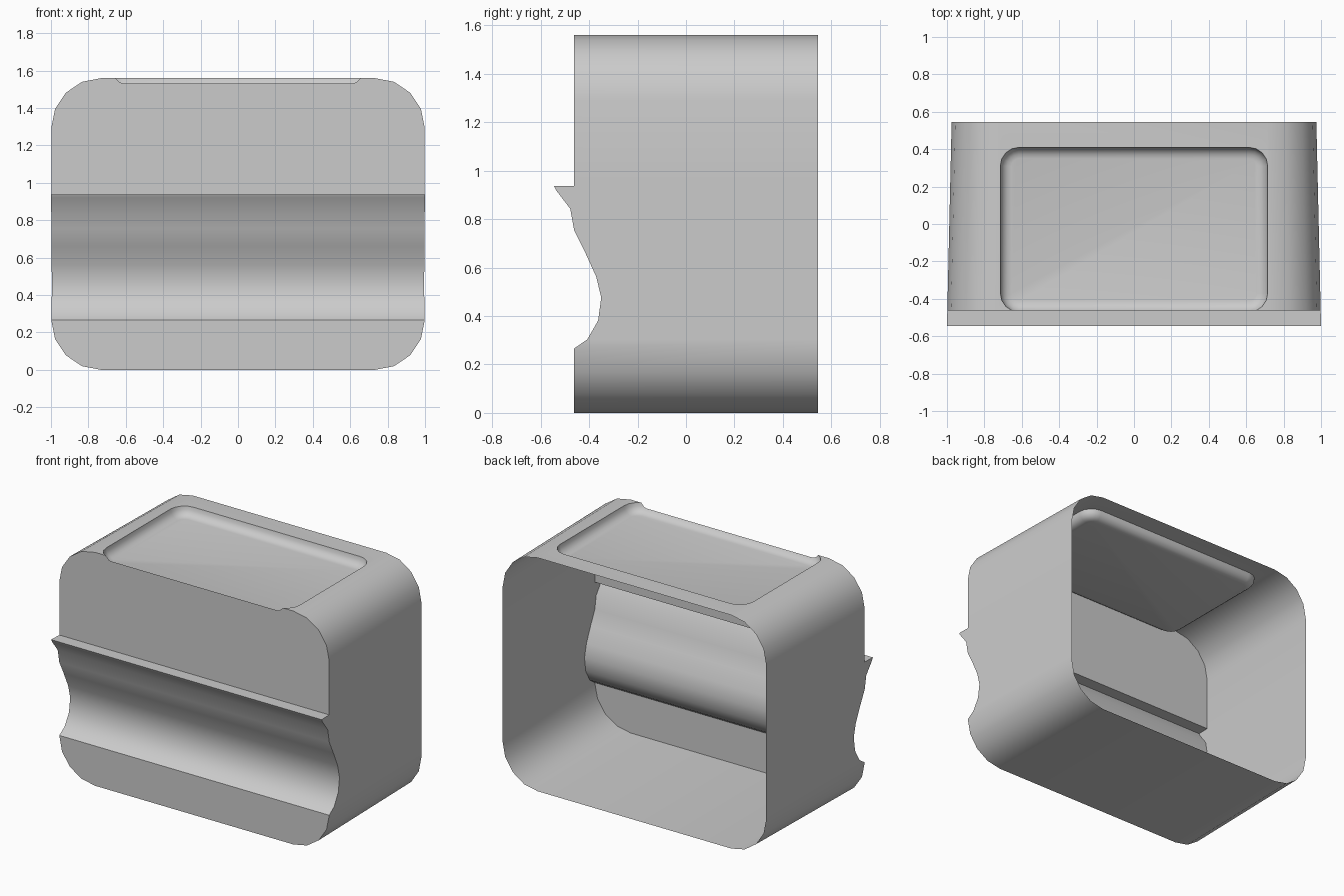
import bpy
import bmesh
from math import sin, cos, pi

cube = bpy.data.objects.get("Cube")
if cube:
    bpy.data.objects.remove(cube, do_unlink=True)

FRONT, BACK, TIP = -0.462, 0.545, -0.545
TOP, CORNER = 1.56, 0.266
ARC = [i * pi / 8 for i in range(5)]

grey = bpy.data.materials.new("plain grey")
grey.use_nodes = True
grey.diffuse_color = (0.6, 0.6, 0.6, 1)
grey.node_tree.nodes["Principled BSDF"].inputs["Base Color"].default_value = (0.6, 0.6, 0.6, 1)

bm = bmesh.new()


def face(points):
    return bm.faces.new([bm.verts.new(p) for p in points])


# Recessed tray: rounded rectangles sinking along a fillet, trimmed at the front
def tray_ring(inset, z):
    radius = 0.1 - inset
    corners = [(0.615, -0.37), (0.615, 0.31), (-0.615, 0.31), (-0.615, -0.37)]
    return [(cx + radius * cos(a + (k - 1) * pi / 2),
             cy + radius * sin(a + (k - 1) * pi / 2), z)
            for k, (cx, cy) in enumerate(corners) for a in ARC]


FILLET = 0.06
rings = [tray_ring(FILLET * (1 - cos(a)), TOP - FILLET * sin(a)) for a in ARC]
for upper, lower in zip(rings, rings[1:]):
    for i in range(len(upper)):
        face([upper[i - 1], upper[i], lower[i], lower[i - 1]])
face(rings[-1])
bmesh.ops.remove_doubles(bm, verts=bm.verts[:], dist=1e-5)
bmesh.ops.bisect_plane(bm, geom=bm.verts[:] + bm.edges[:] + bm.faces[:],
                       plane_co=(0, FRONT, 0), plane_no=(0, -1, 0), clear_outer=True)
notch = sorted((tuple(v.co) for v in bm.verts if abs(v.co.y - FRONT) < 1e-5))
rim = [p for p in rings[0] if p[1] > FRONT]


# Shell levels from bottom to top: (front y, z, half width)
def width(y):
    return 1 - 0.025 * (y - TIP) / (BACK - TIP)


lower_corner = [(FRONT, CORNER * (1 - cos(a)), 1 - CORNER * (1 - sin(a))) for a in ARC]
grip = [(-0.408, 0.303), (-0.363, 0.381), (-0.35, 0.476), (-0.371, 0.563),
        (-0.416, 0.662), (-0.462, 0.755), (-0.478, 0.843), (-0.537, 0.92),
        (TIP, 0.937), (FRONT, 0.937)]
upper_corner = [(y, TOP - z, w) for y, z, w in reversed(lower_corner)]
lower_levels = lower_corner + [(y, z, 1) for y, z in grip]
levels = lower_levels + upper_corner


def at(level, side, y=None):
    front, z, half = level
    y = front if y is None else y
    return (side * half * width(y), y, z)


# Side walls with rounded corners
for a, b in zip(levels, levels[1:]):
    if b[1] - a[1] > 1e-4:
        for side in (-1, 1):
            face([at(a, side), at(b, side), at(b, side, BACK), at(a, side, BACK)])

# Lower front with the scooped grip and its lip
for a, b in zip(lower_levels, lower_levels[1:]):
    face([at(a, -1), at(a, 1), at(b, 1), at(b, -1)])

# Upper front panel, notched where the tray breaks through
panel = [lower_levels[-1]] + upper_corner
face([at(l, -1) for l in panel] + notch + [at(l, 1) for l in reversed(panel)])

# Bottom, and the top border around the tray
bottom, top = levels[0], levels[-1]
face([at(bottom, -1), at(bottom, 1), at(bottom, 1, BACK), at(bottom, -1, BACK)])
face([at(top, -1), at(top, -1, BACK), at(top, 1, BACK), at(top, 1),
      notch[-1]] + rim + [notch[0]])

bmesh.ops.remove_doubles(bm, verts=bm.verts[:], dist=1e-4)
bmesh.ops.recalc_face_normals(bm, faces=bm.faces[:])
# Point the whole shell outwards, judged by its bottom
bm.faces.ensure_lookup_table()
base = min(bm.faces, key=lambda f: f.calc_center_median().z)
if base.normal.z > 0:
    bmesh.ops.reverse_faces(bm, faces=bm.faces[:])

mesh = bpy.data.meshes.new("open_back_housing")
bm.to_mesh(mesh)
bm.free()
mesh.materials.append(grey)
housing = bpy.data.objects.new("open_back_housing", mesh)
bpy.context.collection.objects.link(housing)
bpy.ops.object.select_all(action='DESELECT')
housing.select_set(True)
bpy.context.view_layer.objects.active = housing
bpy.ops.object.shade_smooth_by_angle(angle=0.7)
